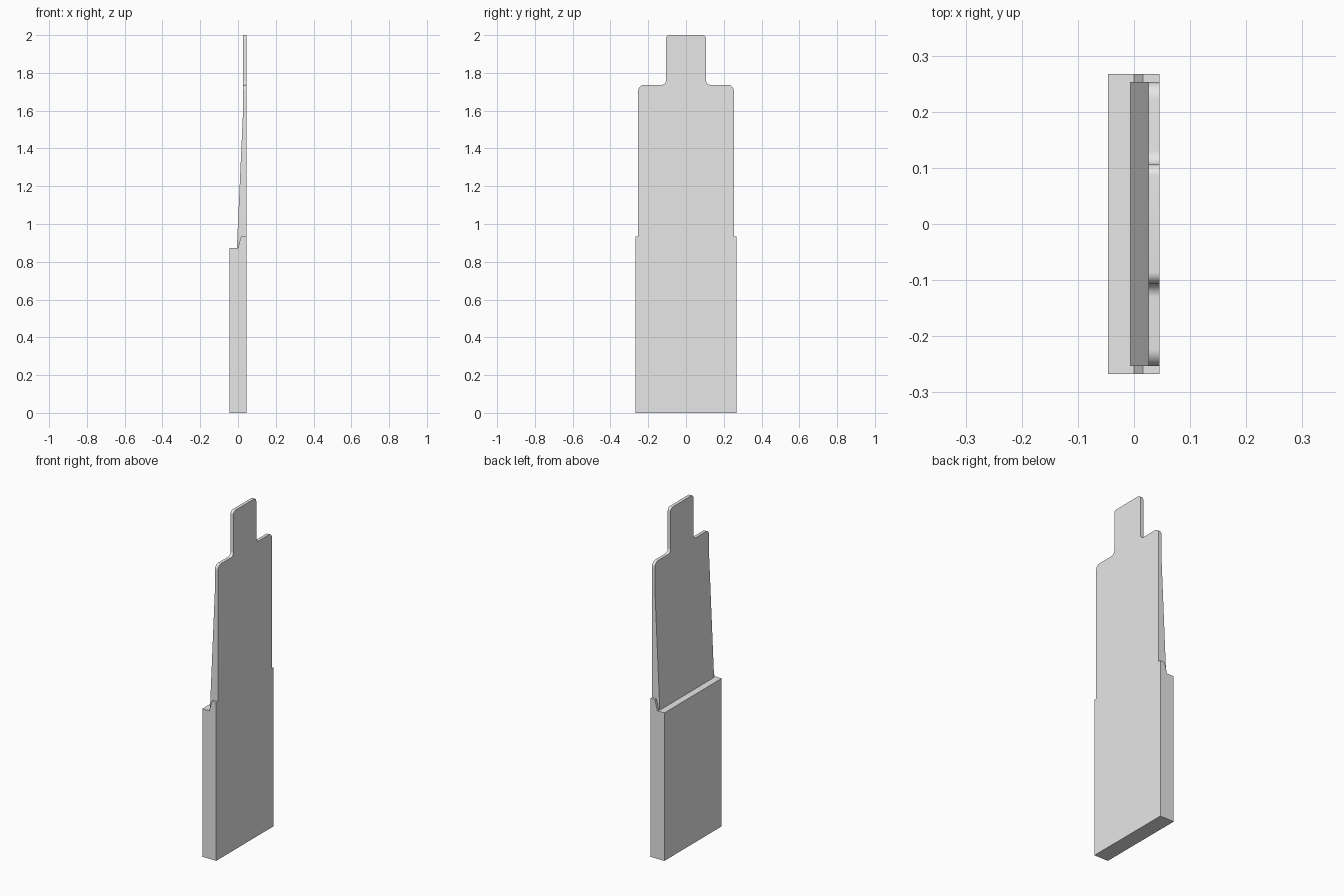
import bpy
import bmesh
import math
from mathutils import Vector

cube = bpy.data.objects.get("Cube")
if cube:
    bpy.data.objects.remove(cube, do_unlink=True)

grey = bpy.data.materials.new("light_grey")
grey.use_nodes = True
grey.diffuse_color = (0.8, 0.8, 0.8, 1)
grey.node_tree.nodes["Principled BSDF"].inputs["Base Color"].default_value = (0.8, 0.8, 0.8, 1)

BACK = 0.045


def prism(name, points, offset):
    """Extrude a closed outline of 3D points by an offset vector."""
    bm = bmesh.new()
    face = bm.faces.new([bm.verts.new(p) for p in points])
    extruded = bmesh.ops.extrude_face_region(bm, geom=[face])["geom"]
    verts = [g for g in extruded if isinstance(g, bmesh.types.BMVert)]
    bmesh.ops.translate(bm, verts=verts, vec=offset)
    bmesh.ops.recalc_face_normals(bm, faces=bm.faces)
    mesh = bpy.data.meshes.new(name)
    bm.to_mesh(mesh)
    bm.free()
    mesh.materials.append(grey)
    obj = bpy.data.objects.new(name, mesh)
    bpy.context.collection.objects.link(obj)
    return obj


def side_prism(name, profile, half_width):
    """Prism from an (x, z) profile, centred across y."""
    points = [(x, -half_width, z) for x, z in profile]
    return prism(name, points, (0, 2 * half_width, 0))


def combine(target, other, operation):
    """Apply a boolean and remove the second solid."""
    mod = target.modifiers.new("combine", "BOOLEAN")
    mod.operation = operation
    mod.solver = "EXACT"
    mod.object = other
    bpy.ops.object.select_all(action="DESELECT")
    bpy.context.view_layer.objects.active = target
    target.select_set(True)
    bpy.ops.object.modifier_apply(modifier=mod.name)
    bpy.data.objects.remove(other, do_unlink=True)


def rounded(corners, steps=8):
    """Round each right-angled (y, z, radius) corner of an outline."""
    result = []
    for i, (y, z, r) in enumerate(corners):
        p = Vector((y, z))
        if r == 0:
            result.append(p)
            continue
        before = (Vector(corners[i - 1][:2]) - p).normalized()
        after = (Vector(corners[(i + 1) % len(corners)][:2]) - p).normalized()
        centre = p + (before + after) * r
        for s in range(steps + 1):
            t = math.pi / 2 * s / steps
            result.append(centre - after * r * math.cos(t) - before * r * math.sin(t))
    return result


# Blade outline with shoulders and a top tab, mirrored across y
half = [(0.253, 0.5, 0), (0.253, 1.736, 0.03), (0.106, 1.736, 0.025), (0.106, 2.0, 0.02)]
outline = rounded(half + [(-y, z, r) for y, z, r in reversed(half)])
blade = prism("blade", [(-0.1, p.x, p.y) for p in outline], (0.2, 0, 0))

# Tapering thickness of the blade
taper = side_prism("taper", [(BACK, 0.4), (BACK, 2.1), (0.026, 2.1), (0.026, 1.58),
                             (-0.006, 0.873), (-0.006, 0.4)], 0.4)
combine(blade, taper, "INTERSECT")

# Thick lower body with a raised, sloped lip at the back
body = side_prism("body", [(-0.046, 0), (BACK, 0), (BACK, 0.935), (0.016, 0.935),
                           (0, 0.873), (-0.046, 0.873)], 0.267)
combine(body, blade, "UNION")

# Merge the flush back faces and smooth the rounded corners only
bm = bmesh.new()
bm.from_mesh(body.data)
bmesh.ops.remove_doubles(bm, verts=bm.verts, dist=0.00001)
bmesh.ops.dissolve_limit(bm, angle_limit=0.002, verts=bm.verts, edges=bm.edges)
bm.to_mesh(body.data)
bm.free()
body.name = "tapered_panel"
bpy.ops.object.select_all(action="DESELECT")
body.select_set(True)
bpy.context.view_layer.objects.active = body
bpy.ops.object.shade_smooth_by_angle(angle=math.radians(20))
